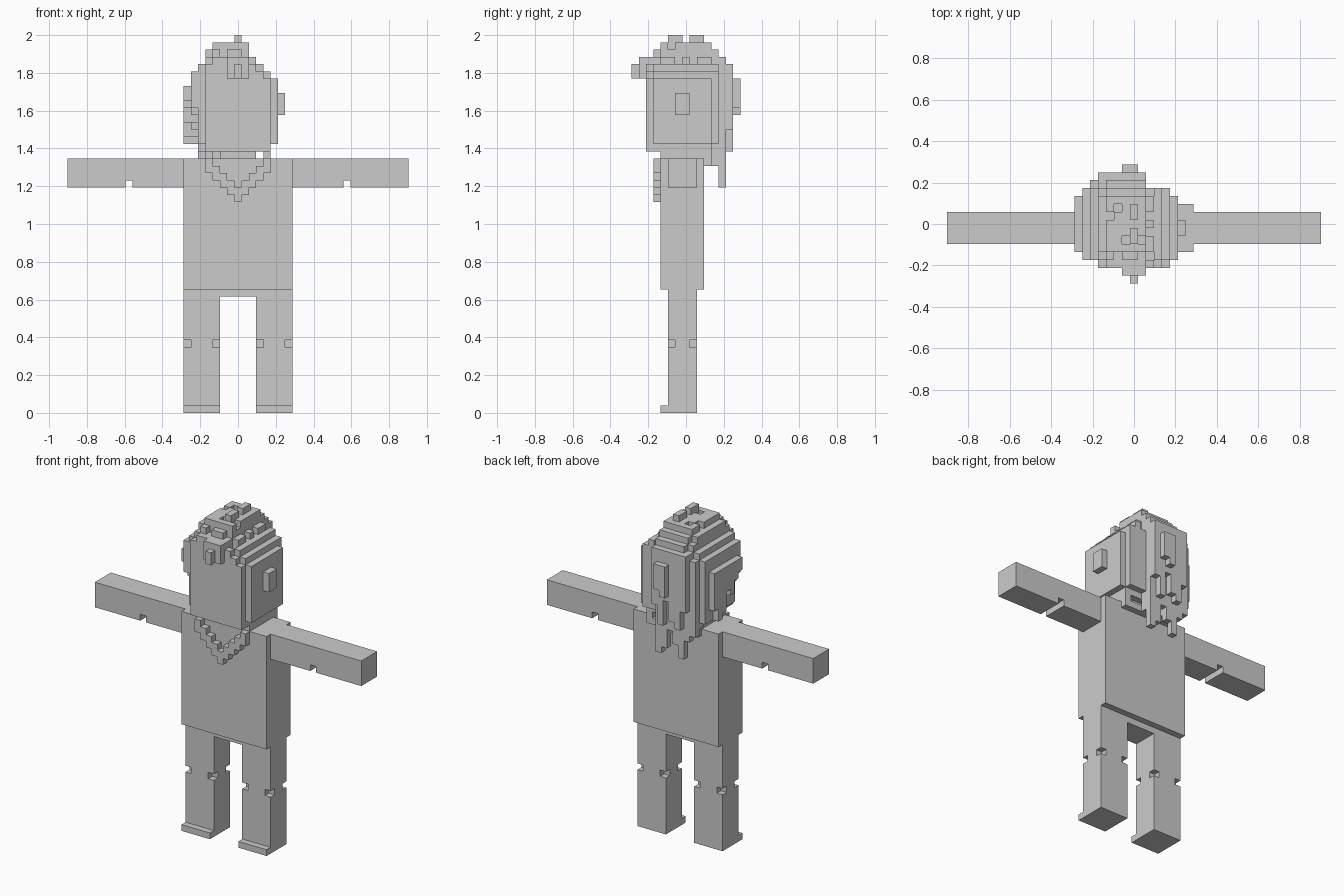
import bpy, bmesh, math, random
from mathutils import Vector

if "Cube" in bpy.data.objects:
    bpy.data.objects.remove(bpy.data.objects["Cube"])

U = 2 / 52                      # size of one block
random.seed(4)
grey = bpy.data.materials.new("plain grey")
grey.diffuse_color = (0.6, 0.6, 0.6, 1)
grey.use_nodes = True
grey.node_tree.nodes["Principled BSDF"].inputs["Base Color"].default_value = grey.diffuse_color


def box(x0, x1, y0, y1, z0, z1):
    return {(x, y, z) for x in range(x0, x1) for y in range(y0, y1) for z in range(z0, z1)}


def mirrored(cells):
    return {(14 - x, y, z) for x, y, z in cells}


def build(name, cells):
    """Skin a set of blocks with only its exposed faces, merging flat areas."""
    bm = bmesh.new()
    for c in cells:
        for axis in range(3):
            for side in (0, 1):
                n = list(c)
                n[axis] += 2 * side - 1
                if tuple(n) in cells:
                    continue
                a, b = (axis + 1) % 3, (axis + 2) % 3
                quad = []
                for da, db in ((0, 0), (1, 0), (1, 1), (0, 1)):
                    p = list(c)
                    p[axis] += side
                    p[a] += da
                    p[b] += db
                    quad.append(bm.verts.new(Vector((p[0] - 7.5, p[1] - 7.5, p[2])) * U))
                bm.faces.new(quad if side else quad[::-1])
    bmesh.ops.remove_doubles(bm, verts=bm.verts, dist=U * 0.1)
    bmesh.ops.dissolve_limit(bm, angle_limit=0.01, verts=bm.verts, edges=bm.edges)
    me = bpy.data.meshes.new(name)
    bm.to_mesh(me)
    bm.free()
    me.materials.append(grey)
    ob = bpy.data.objects.new(name, me)
    bpy.context.collection.objects.link(ob)


# Torso and hips
build("torso", box(0, 15, 4, 10, 17, 35))
build("hips", box(0, 15, 5, 9, 16, 17))

# Legs with notched knee corners, and feet with short toes
leg = box(0, 5, 5, 9, 1, 16) - {(x, y, 9) for x in (0, 4) for y in (5, 8)}
foot = box(0, 5, 4, 9, 0, 1)
# Arms with a slot under each elbow
arm = box(-16, 0, 5, 9, 31, 35) - box(-8, -7, 5, 9, 31, 32)
for part, cells in (("leg", leg), ("foot", foot), ("arm", arm)):
    build("left_" + part, cells)
    build("right_" + part, mirrored(cells))

# Neck and head with stepped edges
build("neck", box(5, 10, 5, 10, 35, 36))
head = box(3, 12, 2, 12, 37, 46) | box(2, 13, 3, 11, 37, 46) | box(3, 12, 2, 11, 36, 37)
build("head", head)
ear = box(1, 2, 6, 8, 41, 44)
build("left_ear", ear)
build("right_ear", mirrored(ear))

# Necklace: a V on the chest, running over the shoulders to the back
half = set()
for x, low, high in ((3, 33, 36), (4, 32, 34), (5, 31, 33), (6, 30, 32), (7, 29, 31)):
    half |= box(x, x + 1, 3, 4, low, min(high, 35))
half |= box(3, 4, 4, 10, 35, 36) | box(3, 4, 10, 11, 34, 36) | box(4, 8, 10, 11, 34, 35)
build("necklace", half | mirrored(half))

# Hair cap: a stepped dome from a front profile and a side profile
front = [45, 47, 48, 50, 51, 51, 51, 52, 51, 49, 48, 47, 46]
side = [48, 49, 49, 50, 51, 52, 52, 51, 52, 52, 51, 50, 49, 48, 46]
spans = [(7, 8), (6, 9), (3, 12), (1, 13), (0, 13), (0, 13), (0, 13), (0, 13),
         (0, 13), (0, 13), (0, 13), (1, 12), (2, 9), (3, 9), (6, 8)]
# Lower ends of the hanging strands on the left side and the back
left_outer = dict(zip(range(4, 11), (43, 42, 40, 41, 38, 37, 39)))
left_inner = dict(zip(range(3, 12), (42, 41, 43, 40, 39, 38, 37, 37, 36)))
back_inner = dict(zip(range(2, 9), (35, 34, 31, 33, 35, 32, 31)))
back_outer = dict(zip(range(3, 9), (39, 36, 37, 40, 36, 39)))

hair = set()
for y, (xa, xb) in enumerate(spans):
    for x in range(xa, xb):
        top = round(52 - math.hypot(52 - front[x], 52 - side[y]))
        if 3 <= y <= 11 and 3 < x < 10 and x != 7 and random.random() < 0.2:
            top -= 1            # ruffled locks
        low = 46
        if y == 14:
            low, top = 41 + x % 2, 46
        elif y == 13:
            low = back_outer[x]
        elif y == 12:
            low = back_inner[x]
        elif y == 11 and x < 9:
            low = max(34, back_inner.get(x, 36) + 1)
        elif x == 0:
            low = left_outer[y]
        elif x == 1:
            low = left_inner[y]
        hair |= box(x, x + 1, y, y + 1, low, top)
build("hair", hair - head - ear)
